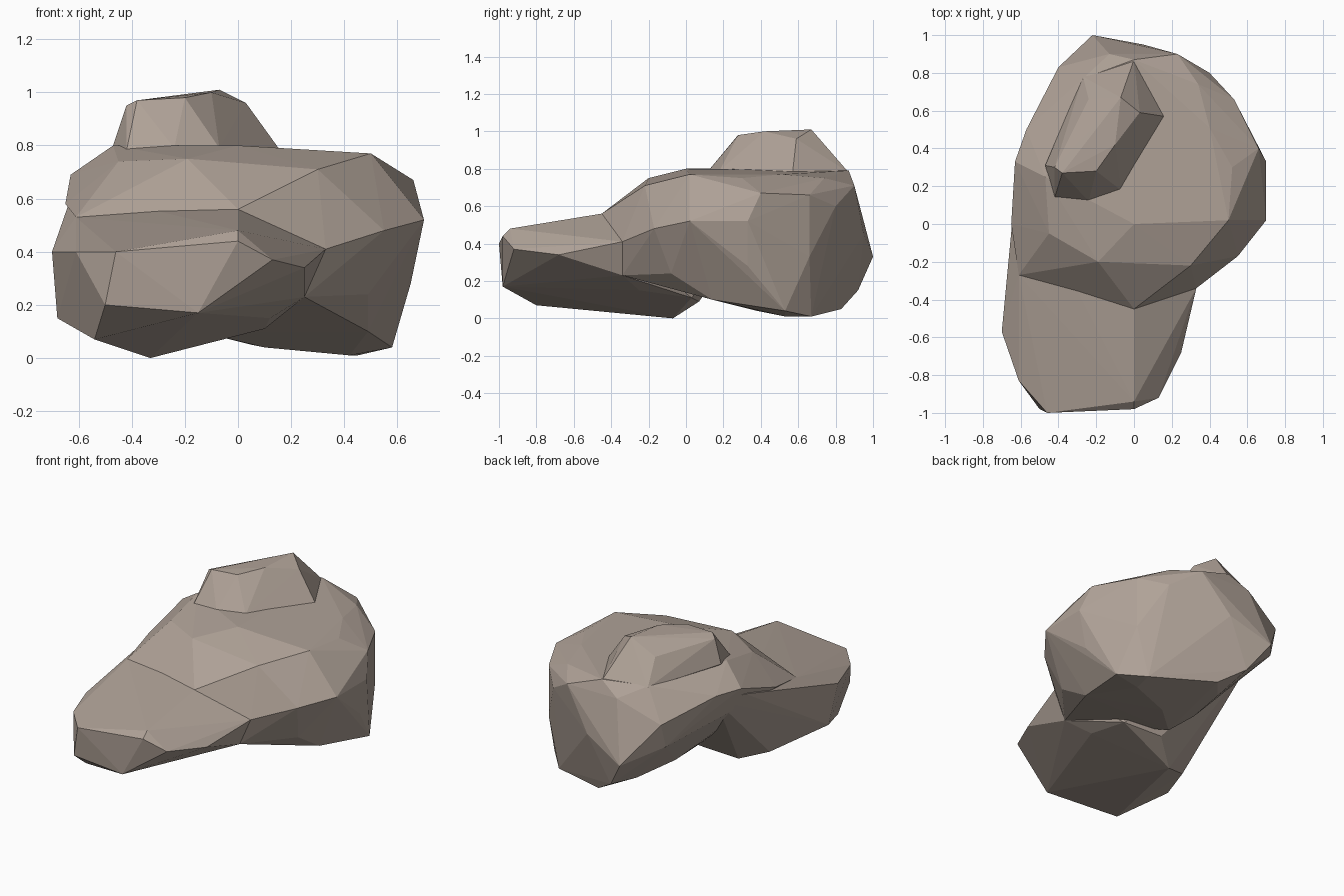
import bpy, bmesh


def boulder(name, points):
    """Faceted convex lump wrapped around a few corner points."""
    bm = bmesh.new()
    for p in points:
        bm.verts.new(p)
    res = bmesh.ops.convex_hull(bm, input=bm.verts)
    junk = {v for v in res["geom_interior"] if isinstance(v, bmesh.types.BMVert)}
    bmesh.ops.delete(bm, geom=list(junk), context="VERTS")
    bmesh.ops.recalc_face_normals(bm, faces=bm.faces)
    mesh = bpy.data.meshes.new(name)
    bm.to_mesh(mesh)
    bm.free()
    obj = bpy.data.objects.new(name, mesh)
    bpy.context.collection.objects.link(obj)
    return obj


# Main boulder: top rim, widest belt, underside
main = boulder("rock", [
    (-.47, .25, .80), (-.19, -.20, .75), (0, 0, .80), (.30, -.22, .71),
    (.50, .02, .77), (.40, .51, .77), (.52, .30, .75), (.34, .74, .75),
    (0, .87, .79), (-.27, .77, .78), (-.13, .90, .71), (-.45, -.05, .74),
    (-.61, -.27, .53), (-.65, 0, .58), (-.63, .33, .69), (-.57, .50, .69),
    (-.40, .83, .58), (-.40, .78, .42), (-.22, 1.0, .33), (.05, .95, .45),
    (.23, .90, .71), (.40, .80, .60), (.53, .66, .66), (.53, .66, .33),
    (.66, .40, .67), (.70, .33, .52), (.70, .02, .52), (.65, .33, .28),
    (.55, -.17, .48), (.33, -.34, .41), (0, -.45, .56), (.25, -.34, .23),
    (.49, -.08, .24), (.49, .14, .10), (.58, .53, .04), (.45, .67, .01),
    (.42, .53, .01), (.05, .83, .05), (.10, .38, .04), (-.15, .14, .10),
    (-.10, .92, .15), (-.10, .65, .09), (-.17, .35, .11),
])

# Low lump reaching forward, running back along the left flank
front = boulder("front_lump", [
    (-.46, -1.0, .40), (0, -.98, .44), (0, -.94, .48), (.13, -.92, .37),
    (.25, -.68, .34), (.33, -.34, .41), (.25, -.34, .23), (0, -.45, .56),
    (-.61, -.27, .53), (-.66, -.27, .47), (-.70, -.57, .40), (-.61, -.83, .40),
    (-.68, -.50, .15), (-.50, -.98, .20), (-.15, -.98, .17), (-.54, -.80, .07),
    (-.42, -.35, .05), (-.50, -.15, .06), (-.33, -.07, 0), (-.15, .07, .09),
    (.12, -.25, .15), (.10, .03, .11), (-.62, .27, .63), (-.55, .47, .64),
])

# Knob on top
knob = boulder("top_knob", [
    (-.38, .27, .97), (-.20, .28, .98), (-.10, .42, 1.0), (-.07, .67, 1.01),
    (.03, .59, .96), (-.42, .30, .95), (-.24, .66, .92), (-.42, .14, .78),
    (-.24, .12, .79), (-.07, .18, .79), (.16, .57, .78), (0, .87, .78),
    (-.27, .78, .77), (-.47, .31, .80), (-.20, .45, .60),
])

# Fuse the lumps into one stone
for lump in (front, knob):
    mod = main.modifiers.new("fuse", "BOOLEAN")
    mod.operation, mod.solver, mod.object = "UNION", "EXACT", lump
bpy.context.view_layer.update()
fused = bpy.data.meshes.new_from_object(
    main.evaluated_get(bpy.context.evaluated_depsgraph_get()))
main.modifiers.clear()
main.data = fused
for lump in (front, knob):
    bpy.data.objects.remove(lump)

# Warm stone colour
stone = bpy.data.materials.new("stone")
stone.diffuse_color = (.43, .36, .31, 1)
fused.materials.clear()
fused.materials.append(stone)
